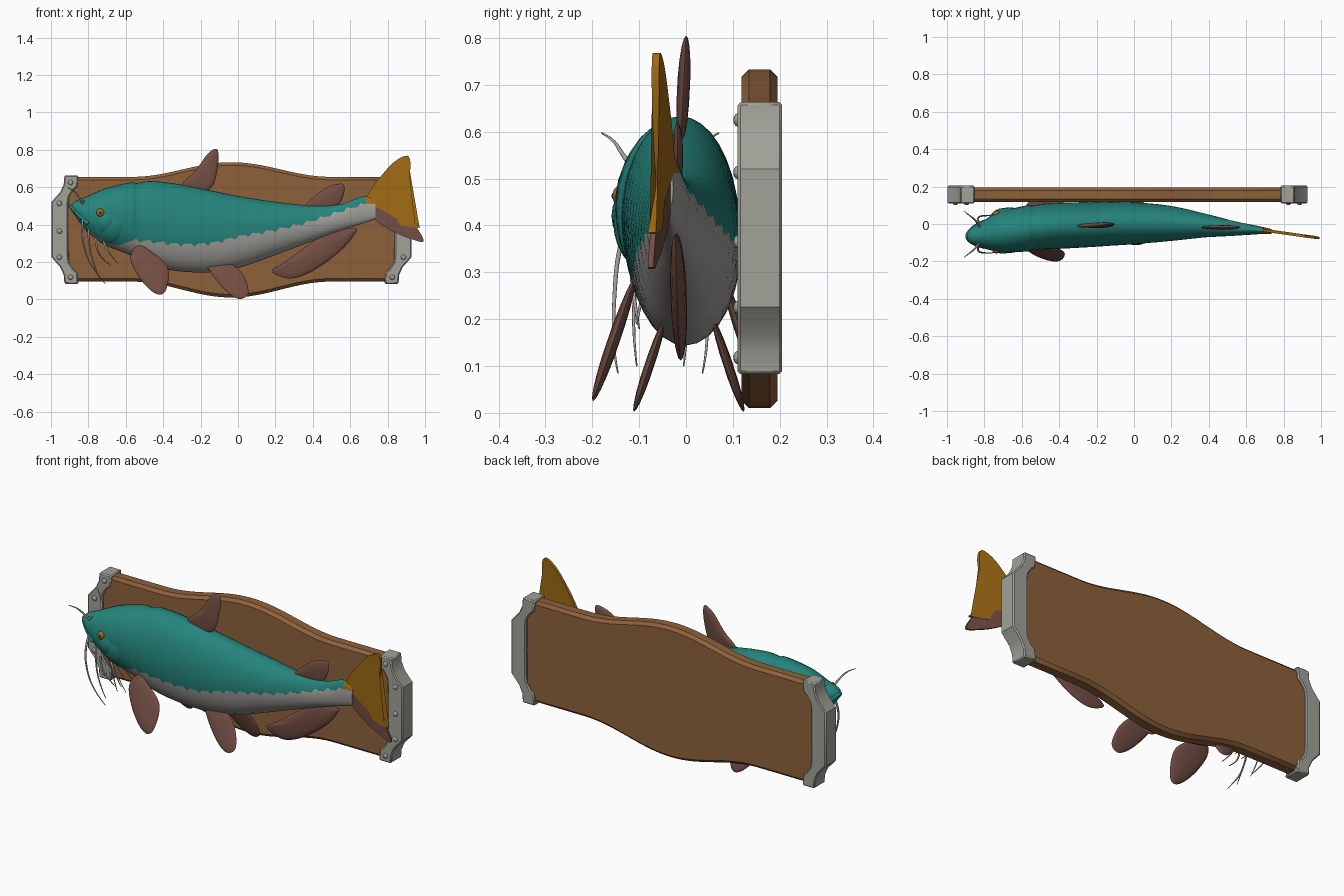
import bpy, bmesh, math

if "Cube" in bpy.data.objects:
    bpy.data.objects.remove(bpy.data.objects["Cube"])


def mat(name, r, g, b):
    m = bpy.data.materials.new(name)
    m.diffuse_color = (r, g, b, 1)
    m.use_nodes = True
    m.node_tree.nodes["Principled BSDF"].inputs["Base Color"].default_value = m.diffuse_color
    return m


WOOD = mat("wood brown", .27, .12, .044)
METAL = mat("grey metal", .36, .36, .32)
TEAL = mat("teal skin", .018, .23, .20)
BELLY = mat("pale belly", .37, .355, .33)
GOLD = mat("gold tail", .36, .145, .007)
FIN = mat("reddish fin", .17, .075, .057)
EYE = mat("amber eye", .36, .13, .02)
DARK = mat("dark pupil", .03, .02, .015)
CX = -.035  # middle of the plaque


def finish(name, bm, mats, angle=40):
    bmesh.ops.recalc_face_normals(bm, faces=bm.faces[:])
    me = bpy.data.meshes.new(name)
    bm.to_mesh(me)
    bm.free()
    ob = bpy.data.objects.new(name, me)
    bpy.context.collection.objects.link(ob)
    for m in mats:
        me.materials.append(m)
    bpy.ops.object.select_all(action='DESELECT')
    ob.select_set(True)
    bpy.context.view_layer.objects.active = ob
    bpy.ops.object.shade_smooth_by_angle(angle=math.radians(angle))
    return ob


def smooth_loop(pts, n=5):
    """Closed Catmull-Rom loop."""
    out, c = [], len(pts)
    for i in range(c):
        p = [pts[(i + k) % c] for k in (-1, 0, 1, 2)]
        for j in range(n):
            t = j / n
            out.append(tuple(.5 * (2 * b + (d - a) * t + (2 * a - 5 * b + 4 * d - e) * t * t
                                   + (3 * b - a - 3 * d + e) * t ** 3)
                             for a, b, d, e in zip(*p)))
    return out


def prism(name, outline, front, back, material, bevel=0):
    """Extrude an x-z outline along y; front and back are functions of x."""
    bm = bmesh.new()
    a = [bm.verts.new((x, front(x), z)) for x, z in outline]
    b = [bm.verts.new((x, back(x), z)) for x, z in outline]
    n = len(a)
    caps = [bm.faces.new(a), bm.faces.new(b)]
    for i in range(n):
        bm.faces.new((a[i], a[(i + 1) % n], b[(i + 1) % n], b[i]))
    if not bevel:
        bmesh.ops.triangulate(bm, faces=caps)
    ob = finish(name, bm, [material], 30)
    if bevel:
        m = ob.modifiers.new("edge", 'BEVEL')
        m.width, m.segments, m.limit_method = bevel, 1, 'ANGLE'
        m.angle_limit = math.radians(50)
    return ob


def fin(name, pts, yfun, t=.014):
    """Pillow-shaped blade lying on y = yfun(x, z)."""
    loop = smooth_loop(pts)
    n = len(loop)
    mx, mz = sum(p[0] for p in loop) / n, sum(p[1] for p in loop) / n
    bm = bmesh.new()

    def ring(s, side):
        vs = []
        for x, z in loop:
            x, z = mx + (x - mx) * s, mz + (z - mz) * s
            vs.append(bm.verts.new((x, yfun(x, z) + side * t * math.sqrt(1 - s * s), z)))
        return vs
    rim = ring(1, 0)
    for side in (-1, 1):
        prev = rim
        for s in (.95, .8, .55, .25):
            cur = ring(s, side)
            for i in range(n):
                j = (i + 1) % n
                bm.faces.new((prev[i], prev[j], cur[j], cur[i]))
            prev = cur
        bm.faces.new(prev)
    finish(name, bm, [FIN], 60)


def ball(name, loc, scale, material, seg=20):
    bm = bmesh.new()
    bmesh.ops.create_uvsphere(bm, u_segments=seg, v_segments=seg // 2, radius=1)
    for v in bm.verts:
        v.co = [c + k * s for c, k, s in zip(loc, v.co, scale)]
    finish(name, bm, [material], 60)


def tube(name, pts, r, material, taper=True):
    cu = bpy.data.curves.new(name, 'CURVE')
    cu.dimensions, cu.bevel_depth, cu.bevel_resolution, cu.use_fill_caps = '3D', r, 2, True
    sp = cu.splines.new('NURBS')
    sp.points.add(len(pts) - 1)
    for i, p in enumerate(pts):
        sp.points[i].co = (*p, 1)
        sp.points[i].radius = 1 - .75 * i / (len(pts) - 1) if taper else 1
    sp.use_endpoint_u, sp.order_u, sp.resolution_u = True, 3, 6
    cu.materials.append(material)
    bpy.context.collection.objects.link(bpy.data.objects.new(name, cu))


# Wooden plaque with a swelling in the middle of both long edges
def swell(u):
    return .5 * (1 + math.cos(math.pi * min(1, abs(u) / .53)))


us = [-.885] + [-.54 + 1.08 * i / 36 for i in range(37)] + [.885]
outline = [(CX + u, .655 + .078 * swell(u)) for u in us]
outline += [(CX + u, .095 - .085 * swell(u)) for u in reversed(us)]
prism("plaque_board", outline, lambda x: .118, lambda x: .195, WOOD, .016)

# Metal end brackets with rivets
half = [(.818, .663), (.893, .663), (.897, .615), (.915, .575), (.963, .52)]
inner = [(.873, .515), (.868, .55), (.845, .585), (.825, .60)]
prof = half + [(x, .746 - z) for x, z in reversed(half)]
prof += [(x, .746 - z) for x, z in reversed(inner)] + inner
for side, label in ((-1, "left"), (1, "right")):
    prism(label + "_bracket", [(CX + side * u, z) for u, z in prof],
          lambda x: .11, lambda x: .205, METAL, .006)
    for u, z in ((.86, .625), (.92, .513), (.92, .365), (.92, .225), (.86, .118)):
        ball(label + "_rivet", (CX + side * u, .11, z), (.014, .009, .014), METAL, 12)

# Fish body stations: x, top, bottom, half width, centre y, colour line
ST = [(-.892, .505, .475, .018, -.066, .45), (-.87, .525, .445, .042, -.064, .42),
      (-.82, .545, .375, .068, -.058, .385), (-.72, .59, .295, .108, -.042, .315),
      (-.65, .61, .265, .117, -.034, .29), (-.56, .627, .23, .124, -.022, .315),
      (-.545, .622, .222, .119, -.02, .315), (-.47, .633, .18, .123, -.013, .31),
      (-.31, .615, .15, .122, -.006, .295), (-.15, .583, .145, .118, 0, .30),
      (0, .553, .168, .112, .004, .335), (.195, .522, .235, .094, .003, .37),
      (.38, .503, .305, .064, -.008, .415), (.54, .507, .365, .039, -.024, .468),
      (.68, .553, .41, .02, -.034, .51), (.735, .53, .43, .013, -.04, .51)]


def station(x):
    i = max(k for k in range(len(ST) - 1) if ST[k][0] <= x + 1e-9)
    a, b = ST[i], ST[i + 1]
    p, q = ST[max(i - 1, 0)], ST[min(i + 2, len(ST) - 1)]
    h = b[0] - a[0]
    t = (x - a[0]) / h
    res = []
    for k in range(1, 6):
        m0 = (b[k] - p[k]) / (b[0] - p[0]) * h
        m1 = (q[k] - a[k]) / (q[0] - a[0]) * h
        res.append(a[k] * (1 + 2 * t) * (1 - t) ** 2 + m0 * t * (1 - t) ** 2
                   + b[k] * t * t * (3 - 2 * t) + m1 * t * t * (t - 1))
    return res


bm = bmesh.new()
UP, LOW, NS = 22, 12, 180
rings, xs = [], []
for i in range(NS + 1):
    x = -.892 + 1.627 * i / NS
    top, bot, w, yc, line = station(x)
    if -.56 < x < .68:  # ragged edge of the back colour
        line += .007 * math.sin(x * 88) + .004 * math.sin(x * 173 + 1)
    cz, h = (top + bot) / 2, (top - bot) / 2
    a0 = math.asin(max(-.97, min(.9, (line - cz) / h)))
    angs = [a0 + (math.pi - 2 * a0) * k / UP for k in range(UP)]
    angs += [math.pi - a0 + (math.pi + 2 * a0) * k / LOW for k in range(LOW)]
    rings.append([bm.verts.new((x, yc + w * math.cos(a), cz + h * math.sin(a))) for a in angs])
    xs.append(x)
n = UP + LOW
for i in range(NS):
    for k in range(n):
        j = (k + 1) % n
        f = bm.faces.new((rings[i][k], rings[i][j], rings[i + 1][j], rings[i + 1][k]))
        f.material_index = 1 if k >= UP else (2 if xs[i] > .68 else 0)
bm.faces.new(rings[0])
bm.faces.new(rings[-1]).material_index = 1
finish("fish_body", bm, [TEAL, BELLY, GOLD], 60)

# Head: gill covers, lips, eyes and nostrils
ball("gill_cover", (-.665, -.033, .405), (.12, .122, .125), TEAL, 32)
ball("inner_gill_cover", (-.70, -.037, .42), (.095, .122, .10), TEAL, 32)
tube("upper_lip", [(-.80, -.122, .405), (-.85, -.108, .45), (-.885, -.085, .49), (-.893, -.065, .495),
                   (-.885, -.045, .49), (-.85, -.01, .45), (-.80, .012, .405)], .011, TEAL, False)
for s in (-1, 1):
    ball("eye", (-.735, -.043 + s * .096, .463), (.023, .018, .023), EYE)
    ball("pupil", (-.736, -.043 + s * .108, .463), (.009, .008, .009), DARK, 12)
    ball("nostril", (-.825, -.058 + s * .045, .522), (.007, .007, .007), EYE, 10)

# Whiskers in pairs: x, distance from the head centre, z
WHISKERS = [[(-.83, .06, .43), (-.84, .09, .36), (-.81, .10, .22), (-.75, .10, .13), (-.71, .09, .085)],
            [(-.80, .04, .39), (-.80, .05, .30), (-.77, .06, .18), (-.735, .05, .10)],
            [(-.76, .06, .33), (-.76, .06, .27), (-.72, .05, .21), (-.68, .045, .18)],
            [(-.72, .03, .31), (-.69, .04, .24), (-.64, .05, .19)],
            [(-.83, .05, .51), (-.85, .08, .55), (-.88, .10, .585), (-.91, .125, .597)]]
for w in WHISKERS:
    for s in (-1, 1):
        tube("whisker", [(x, -.055 + s * d, z) for x, d, z in w], .0065, BELLY)

# Fins along the middle line
fin("dorsal_fin", [(-.31, .60), (-.23, .685), (-.165, .775), (-.12, .805), (-.104, .775),
                   (-.11, .695), (-.14, .60), (-.22, .57)], lambda x, z: -.01 + .05 * (z - .6))
fin("rear_dorsal_fin", [(.355, .495), (.46, .59), (.54, .618), (.568, .605), (.56, .545),
                        (.52, .49), (.43, .48)], lambda x, z: -.018, .012)
fin("anal_fin", [(.18, .15), (.25, .20), (.38, .295), (.51, .375), (.62, .38), (.633, .365),
                 (.57, .28), (.46, .19), (.355, .13), (.265, .112)], lambda x, z: -.003 - .03 * x, .017)

# Paired fins splayed outwards
PECTORAL = [(-.53, .29), (-.45, .245), (-.385, .19), (-.37, .13), (-.385, .05), (-.42, .025),
            (-.475, .055), (-.54, .135), (-.575, .225)]
PELVIC = [(-.165, .195), (-.05, .195), (.025, .135), (.055, .055), (.045, .015), (-.003, .004),
          (-.07, .05), (-.14, .135)]
for s, label in ((-1, "near"), (1, "far")):
    fin(label + "_pectoral_fin", PECTORAL, lambda x, z: -.015 + s * (.10 + .34 * (.27 - z)))
    fin(label + "_pelvic_fin", PELVIC, lambda x, z: .006 + s * (.055 + .33 * (.19 - z)), .011)


# Forked tail, the gold part lying just proud of the reddish part
def tail_y(x):
    return -.037 - .14 * (x - .72)


lower = [(.72, .515), (.80, .515), (.845, .48), (.89, .42), (.95, .39), (.992, .31), (.92, .325),
         (.835, .36), (.757, .405), (.725, .44)]
upper = [(.685, .52), (.70, .57), (.757, .65), (.835, .735), (.905, .768), (.922, .72), (.91, .64),
         (.875, .535), (.856, .485), (.92, .43), (.972, .385), (.90, .39), (.865, .40), (.84, .45),
         (.805, .50), (.74, .505)]
prism("tail_lower", smooth_loop(lower), lambda x: tail_y(x) - .006, lambda x: tail_y(x) + .006, FIN)
prism("tail_upper", smooth_loop(upper), lambda x: tail_y(x) - .008, lambda x: tail_y(x) + .008, GOLD)
